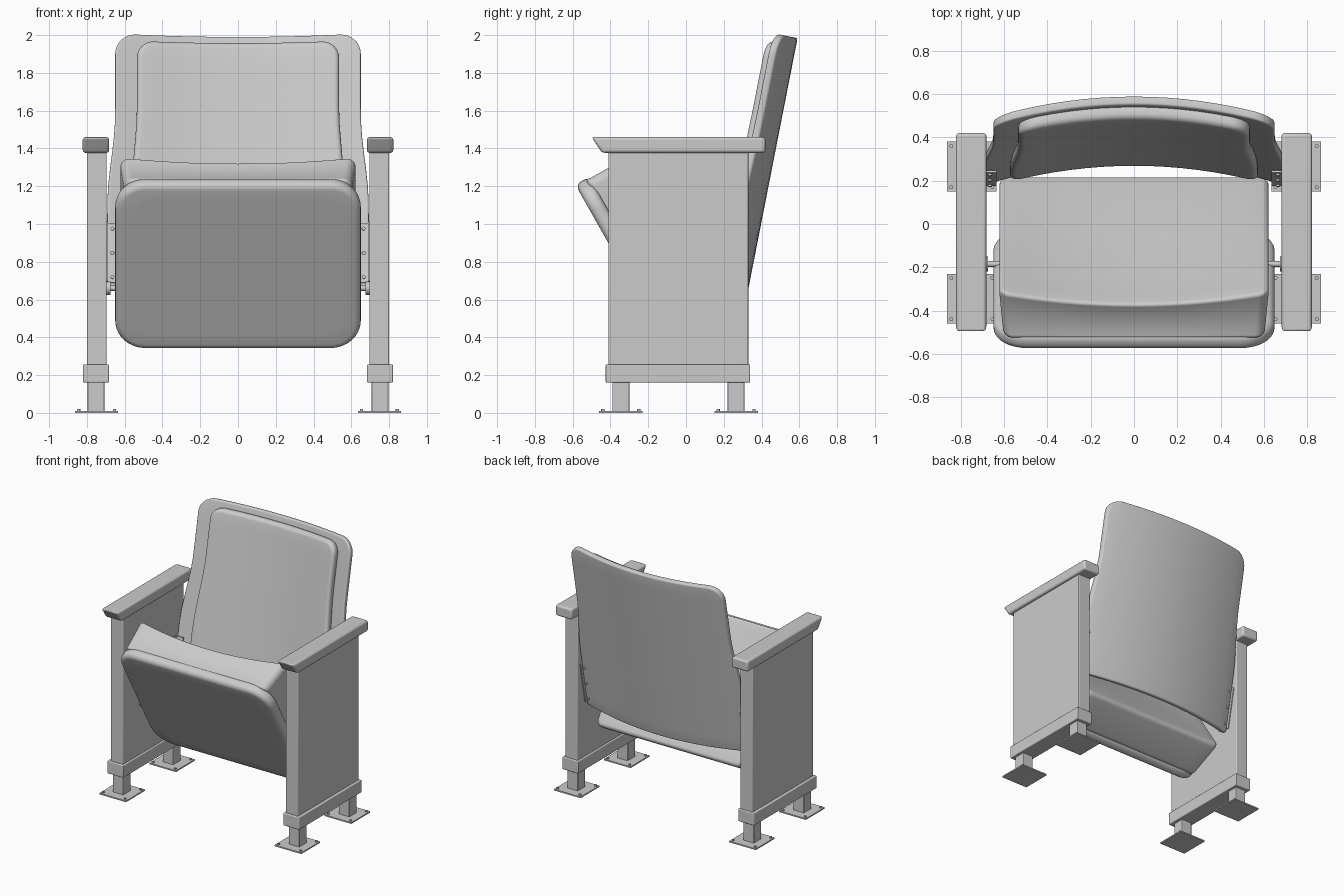
import bpy, bmesh, math
from mathutils import Vector, Matrix

if "Cube" in bpy.data.objects:
    bpy.data.objects.remove(bpy.data.objects["Cube"])

grey = bpy.data.materials.new("light grey")
grey.diffuse_color = (0.6, 0.6, 0.6, 1)
grey.use_nodes = True
grey.node_tree.nodes["Principled BSDF"].inputs["Base Color"].default_value = grey.diffuse_color


def finish(name, bm, matrix=None, bevel=0):
    bmesh.ops.recalc_face_normals(bm, faces=bm.faces)
    me = bpy.data.meshes.new(name)
    bm.to_mesh(me)
    bm.free()
    ob = bpy.data.objects.new(name, me)
    bpy.context.collection.objects.link(ob)
    me.materials.append(grey)
    if matrix:
        ob.matrix_world = matrix
    if bevel:
        m = ob.modifiers.new("bevel", 'BEVEL')
        m.width, m.segments = bevel, 3
    bpy.ops.object.select_all(action='DESELECT')
    ob.select_set(True)
    bpy.context.view_layer.objects.active = ob
    bpy.ops.object.shade_smooth_by_angle(angle=math.radians(35))
    return ob


def box(name, x, y, z, bevel=0, matrix=None, front_slant=0):
    bm = bmesh.new()
    bmesh.ops.create_cube(bm, size=1)
    for v in bm.verts:
        low_front = v.co.y < 0 and v.co.z < 0
        v.co = Vector(((x[0] + x[1]) / 2 + v.co.x * (x[1] - x[0]),
                       (y[0] + y[1]) / 2 + v.co.y * (y[1] - y[0]),
                       (z[0] + z[1]) / 2 + v.co.z * (z[1] - z[0])))
        if low_front:
            v.co.y += front_slant
    return finish(name, bm, matrix, bevel)


def rod(name, loc, r, length, axis='Z', matrix=None):
    bm = bmesh.new()
    rot = {'Z': Matrix(), 'X': Matrix.Rotation(math.pi / 2, 4, 'Y'),
           'Y': Matrix.Rotation(math.pi / 2, 4, 'X')}[axis]
    bmesh.ops.create_cone(bm, cap_ends=True, segments=12, radius1=r, radius2=r,
                          depth=length, matrix=Matrix.Translation(loc) @ rot)
    return finish(name, bm, matrix)


def ring(hx, w0, w1, rt, rb, inset):
    """Rounded rectangle outline in (x, w), inset by a distance."""
    hx, w0, w1 = hx - inset, w0 + inset, w1 - inset
    corners = []
    for sx, w, r, a0 in ((1, w1, rt, 0), (-1, w1, rt, 90), (-1, w0, rb, 180), (1, w0, rb, 270)):
        r = max(r - inset, 0.004)
        cx, cw = sx * (hx - r), w + (-r if w == w1 else r)
        corners.append([(cx + r * math.cos(math.radians(a0 + 11.25 * i)),
                         cw + r * math.sin(math.radians(a0 + 11.25 * i))) for i in range(9)])
    pts = []
    for k, c in enumerate(corners):
        pts += c
        a, b = c[-1], corners[(k + 1) % 4][0]
        pts += [(a[0] + (b[0] - a[0]) * i / 14, a[1] + (b[1] - a[1]) * i / 14) for i in range(1, 14)]
    return pts


def pad(name, hx, w0, w1, rt, rb, thick, b, warp, matrix):
    """Rounded slab made of concentric rings, bent by warp(x, w, h)."""
    mid = (w0 + w1) / 2
    caps = [0.02] + [i / 8 for i in range(1, 9)]
    prof = [(s, b, 0) for s in caps]
    arc = [math.radians(18 * i) for i in range(1, 6)]
    prof += [(1, b - b * math.sin(a), b - b * math.cos(a)) for a in arc]
    prof += [(1, b - b * math.cos(a), thick - b + b * math.sin(a)) for a in [0] + arc]
    prof += [(s, b, thick) for s in reversed(caps[:-1])]
    bm = bmesh.new()
    rings = []
    for s, inset, h in prof:
        rings.append([bm.verts.new(warp(x * s, mid + (w - mid) * s, h))
                      for x, w in ring(hx, w0, w1, rt, rb, inset)])
    n = len(rings[0])
    for p, q in zip(rings, rings[1:]):
        for i in range(n):
            bm.faces.new((p[i], p[(i + 1) % n], q[(i + 1) % n], q[i]))
    bm.faces.new(rings[0])
    bm.faces.new(rings[-1])
    return finish(name, bm, matrix)


def smooth(a, b, t):
    t = min(max((t - a) / (b - a), 0), 1)
    return t * t * (3 - 2 * t)


# Backrest: curved shell and cushion, leaning back
back = Matrix.Translation((0, 0.325, 0.63)) @ Matrix.Rotation(math.radians(-11.1), 4, 'X')


def shell_warp(x, w, h):
    x *= 1 + 0.065 * (1 - smooth(0.45, 0.95, w))
    return (x, -0.225 * x * x - h, w)


def back_pad_warp(x, w, h):
    x *= 1 + 0.07 * (1 - smooth(0.4, 1.0, w))
    return (x, -0.225 * x * x - h - 0.03, w)


pad("back_shell", 0.65, 0, 1.38, 0.11, 0.02, 0.042, 0.012, shell_warp, back)
pad("back_cushion", 0.535, 0.2, 1.338, 0.09, 0.06, 0.072, 0.03, back_pad_warp, back)

# Folded seat: underside pan and wedge cushion dished in the middle
seat = Matrix.Translation((0, -0.089, 0.33)) @ Matrix.Rotation(math.radians(29.5), 4, 'X')


def seat_warp(x, w, h):
    t = h / 0.25
    full = 0.25 + 0.055 * (1 - w) - 0.065 * (1 - (x / 0.625) ** 2) * smooth(-0.1, 1, w)
    # waist near the pan, flaring to the upper edge
    x *= 1 - 0.035 * (1 - t)
    w -= 0.04 * math.sin(math.pi * t) * smooth(0.8, 1, w)
    return (x, 0.06 + t * full, w)


pad("seat_pan", 0.65, 0, 1.01, 0.16, 0.16, 0.085, 0.036, lambda x, w, h: (x, h, w), seat)
pad("seat_cushion", 0.625, 0.0, 1.015, 0.05, 0.05, 0.25, 0.03, seat_warp, seat)
rod("seat_pivot", (0, -0.185, 0.66), 0.014, 1.4, 'X')

# Side stands, mirrored left and right
for side, s in (("left", -1), ("right", 1)):
    def xs(a, b):
        return tuple(sorted((s * a, s * b)))
    box(side + "_panel", xs(0.695, 0.80), (-0.41, 0.33), (0.2, 1.40), 0.006)
    box(side + "_base_rail", xs(0.683, 0.82), (-0.425, 0.34), (0.16, 0.257), 0.006)
    box(side + "_armrest", xs(0.682, 0.822), (-0.50, 0.42), (1.377, 1.46), 0.014, None, 0.055)
    # legs, floor plates and bolts
    for end, y in (("front", -0.345), ("back", 0.265)):
        box(f"{side}_{end}_leg", xs(0.708, 0.797), (y - 0.045, y + 0.045), (0.005, 0.17), 0.004)
        box(f"{side}_{end}_foot_plate", xs(0.635, 0.863), (y - 0.115, y + 0.115), (0, 0.01))
        for dx in (-0.095, 0.095):
            for dy in (-0.095, 0.095):
                rod(f"{side}_{end}_foot_bolt", (s * 0.749 + dx, y + dy, 0.013), 0.009, 0.014)
    # brackets joining the backrest to the panel
    box(side + "_bracket_face", xs(0.635, 0.697), (-0.158, -0.148), (0.03, 0.35), 0, back)
    box(side + "_bracket_side", xs(0.688, 0.697), (-0.20, -0.09), (0.03, 0.35), 0, back)
    for w in (0.06, 0.19, 0.32):
        rod(side + "_bracket_bolt", (s * 0.665, -0.13, w), 0.01, 0.075, 'Y', back)
    # pivot plate between seat and panel
    rod(side + "_pivot_washer", (s * 0.685, -0.185, 0.66), 0.035, 0.02, 'X')
